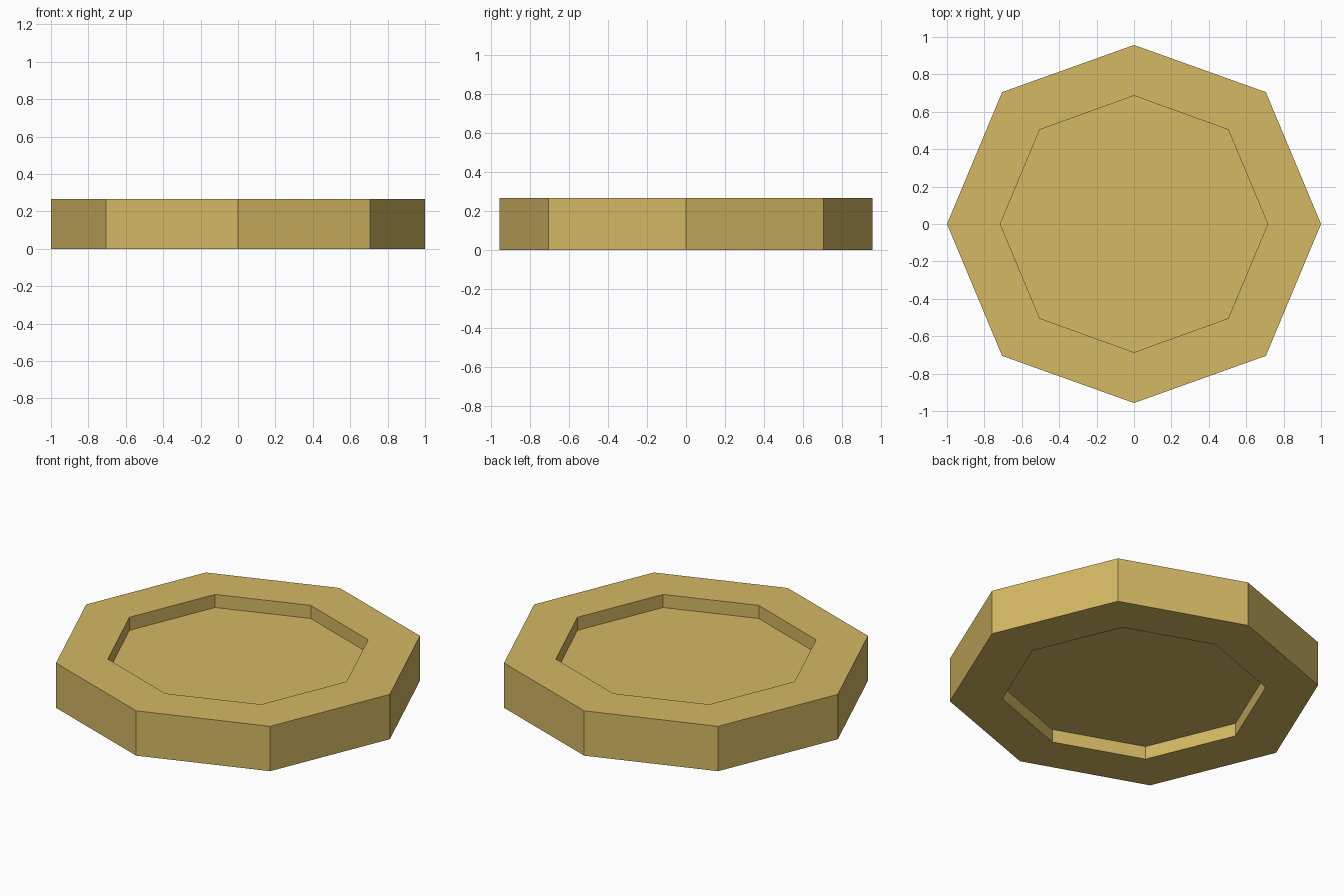
import bpy, bmesh

if "Cube" in bpy.data.objects:
    bpy.data.objects.remove(bpy.data.objects["Cube"])

H = 0.267      # slab height
DEPTH = 0.078  # recess depth, top and bottom

gold = bpy.data.materials.new("muted gold")
gold.diffuse_color = (0.658, 0.479, 0.127, 1.0)
gold.use_nodes = True
gold.node_tree.nodes["Principled BSDF"].inputs["Base Color"].default_value = gold.diffuse_color


def octagon(a, d, b):
    """Slightly squashed octagon: x tip, diagonal corner, y tip."""
    return [(a, 0), (d, d), (0, b), (-d, d), (-a, 0), (-d, -d), (0, -b), (d, -d)]


outer = octagon(1.0, 0.705, 0.957)
inner = octagon(0.715, 0.504, 0.686)

# Section rings from bottom recess floor, around the rim, to top recess floor
bm = bmesh.new()
section = [(inner, DEPTH), (inner, 0), (outer, 0),
           (outer, H), (inner, H), (inner, H - DEPTH)]
rings = [[bm.verts.new((x, y, z)) for x, y in pts] for pts, z in section]
for r0, r1 in zip(rings, rings[1:]):
    for i in range(8):
        j = (i + 1) % 8
        bm.faces.new((r0[i], r0[j], r1[j], r1[i]))

# Recess floors
bm.faces.new(rings[0])
bm.faces.new(rings[-1])
bmesh.ops.recalc_face_normals(bm, faces=bm.faces)

mesh = bpy.data.meshes.new("octagonal_disc")
bm.to_mesh(mesh)
bm.free()
mesh.materials.append(gold)
disc = bpy.data.objects.new("octagonal_disc", mesh)
bpy.context.collection.objects.link(disc)
